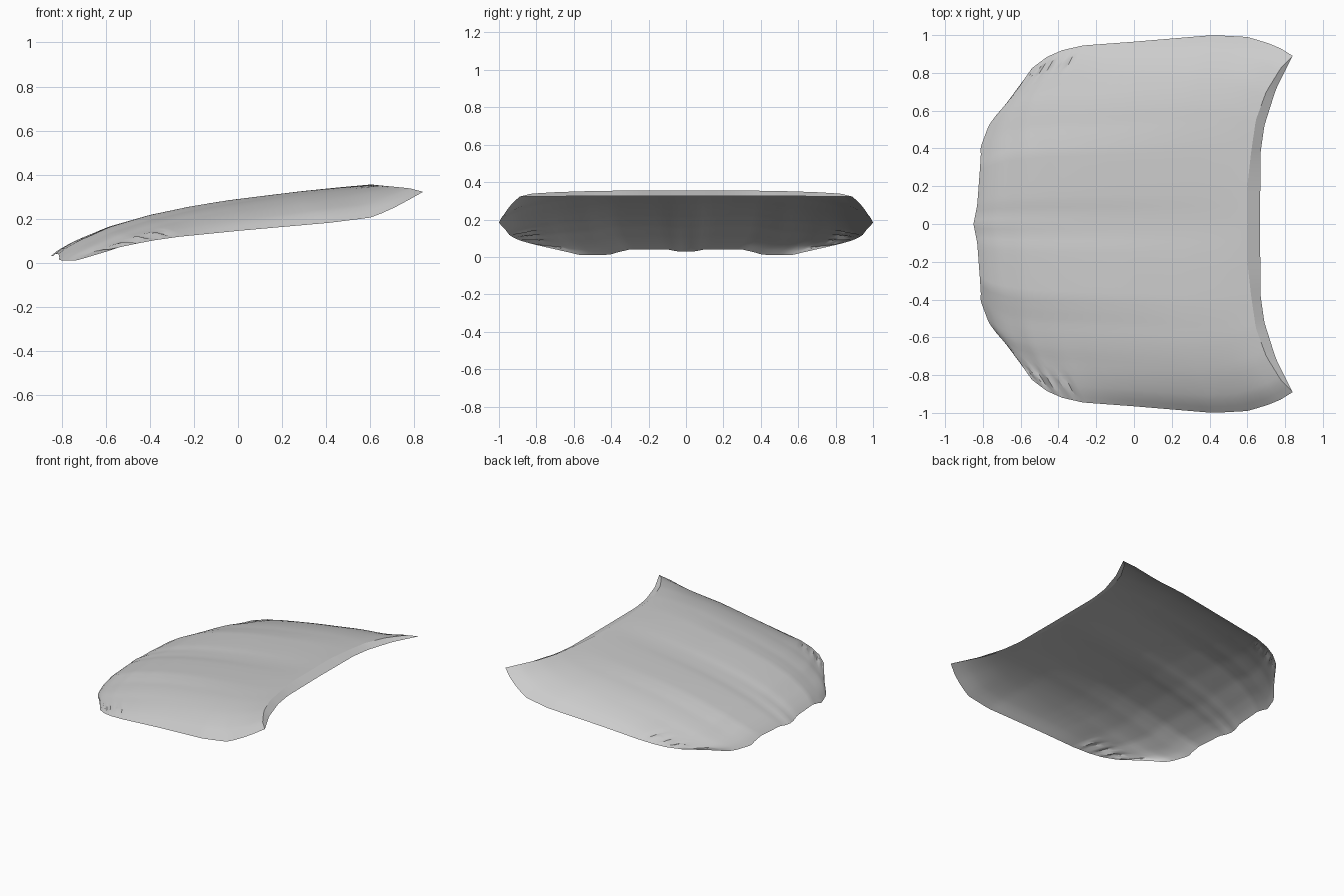
import bpy, bmesh, math
from mathutils import Vector

cube = bpy.data.objects.get("Cube")
if cube:
    bpy.data.objects.remove(cube, do_unlink=True)


def material(name, value):
    mat = bpy.data.materials.new(name)
    mat.use_nodes = True
    mat.diffuse_color = (value, value, value, 1)
    bsdf = mat.node_tree.nodes["Principled BSDF"]
    bsdf.inputs["Base Color"].default_value = mat.diffuse_color
    bsdf.inputs["Roughness"].default_value = 0.5
    return mat


def sample(curve, t):
    """Point on a polyline of (parameter, x, y, z) rows."""
    for a, b in zip(curve, curve[1:]):
        if t <= b[0]:
            k = (t - a[0]) / (b[0] - a[0])
            return Vector(a[1:]).lerp(Vector(b[1:]), k)
    return Vector(curve[-1][1:])


# Boundary curves of one half of the panel
middle = [((x + 0.85) / 1.45, x, 0, z) for x, z in (
    (-0.85, 0.03), (-0.82, 0.055), (-0.75, 0.095), (-0.6, 0.155), (-0.4, 0.21),
    (-0.2, 0.25), (0, 0.282), (0.3, 0.32), (0.6, 0.355))]
side = [(0, -0.6, 0.74, 0.05), (0.04, -0.54, 0.825, 0.07), (0.1, -0.46, 0.885, 0.087),
        (0.18, -0.38, 0.92, 0.102), (0.28, -0.27, 0.945, 0.118),
        (0.52, 0, 0.965, 0.145), (0.83, 0.42, 1, 0.182), (0.92, 0.6, 0.99, 0.205),
        (0.95, 0.68, 0.967, 0.235), (0.975, 0.76, 0.94, 0.277), (1, 0.84, 0.89, 0.322)]
nose = [(y / 0.74, x, y, z) for x, y, z in (
    (-0.85, 0, 0.03), (-0.84, 0.05, 0.03), (-0.83, 0.1, 0.04), (-0.815, 0.3, 0.04),
    (-0.81, 0.385, 0.02), (-0.815, 0.4, 0.012), (-0.77, 0.52, 0.01),
    (-0.735, 0.57, 0.01), (-0.69, 0.62, 0.023), (-0.6, 0.74, 0.05))]
crest = [(y / 0.89, x, y, z) for x, y, z in (
    (0.6, 0, 0.355), (0.6, 0.2, 0.355), (0.62, 0.38, 0.354), (0.645, 0.55, 0.351),
    (0.7, 0.7, 0.346), (0.78, 0.83, 0.338), (0.84, 0.89, 0.322))]
lip = [(y / 0.89, x, y, z) for x, y, z in (
    (0.667, 0, 0.327), (0.67, 0.38, 0.326), (0.69, 0.52, 0.325),
    (0.75, 0.71, 0.324), (0.84, 0.89, 0.322))]


def panel_point(f, u):
    """Blend the four curves; height stays full until the rolled side."""
    m, s, n, c = sample(middle, u), sample(side, u), sample(nose, f), sample(crest, f)
    corners = [sample(k, t) for k, t in ((middle, 0), (middle, 1), (side, 0), (side, 1))]
    p = Vector()
    for axis in range(3):
        w = f if axis < 2 else f ** 5
        m0, m1, s0, s1 = (k[axis] for k in corners)
        across = (1 - w) * m[axis] + w * s[axis]
        along = (1 - u) * n[axis] + u * c[axis]
        both = (1 - u) * ((1 - w) * m0 + w * s0) + u * ((1 - w) * m1 + w * s1)
        p[axis] = across + along - both
    # Shallow puckers in the rolled front corner
    if 0.84 < f < 0.99 and 0 < u < 0.28:
        p.z += 0.008 * math.sin(u * 90) * math.sin((f - 0.84) / 0.15 * math.pi)
    return p


def build_sheet(name, rows, mat):
    bm = bmesh.new()
    grid = [[bm.verts.new(p) for p in row] for row in rows]
    for a, b in zip(grid, grid[1:]):
        for i in range(len(a) - 1):
            bm.faces.new((a[i], b[i], b[i + 1], a[i + 1]))
    bmesh.ops.remove_doubles(bm, verts=bm.verts, dist=0.0005)
    mesh = bpy.data.meshes.new(name)
    bm.to_mesh(mesh)
    bm.free()
    mesh.materials.append(mat)
    obj = bpy.data.objects.new(name, mesh)
    bpy.context.collection.objects.link(obj)
    bpy.ops.object.select_all(action="DESELECT")
    obj.select_set(True)
    bpy.context.view_layer.objects.active = obj
    bpy.ops.object.shade_smooth_by_angle(angle=math.radians(30))
    mirror = obj.modifiers.new("Mirror", "MIRROR")
    mirror.use_axis = (False, True, False)
    return obj


grey = material("plain_grey", 0.6)
across = [i / 32 for i in range(33)]
lengthwise = [i / 50 for i in range(51)]

# Curved bonnet skin, then the turned-down lip along its rear edge
build_sheet("bonnet_panel", [[panel_point(f, u) for f in across] for u in lengthwise], grey)
build_sheet("rear_lip", [[sample(c, f) for f in across] for c in (crest, lip)], grey)
